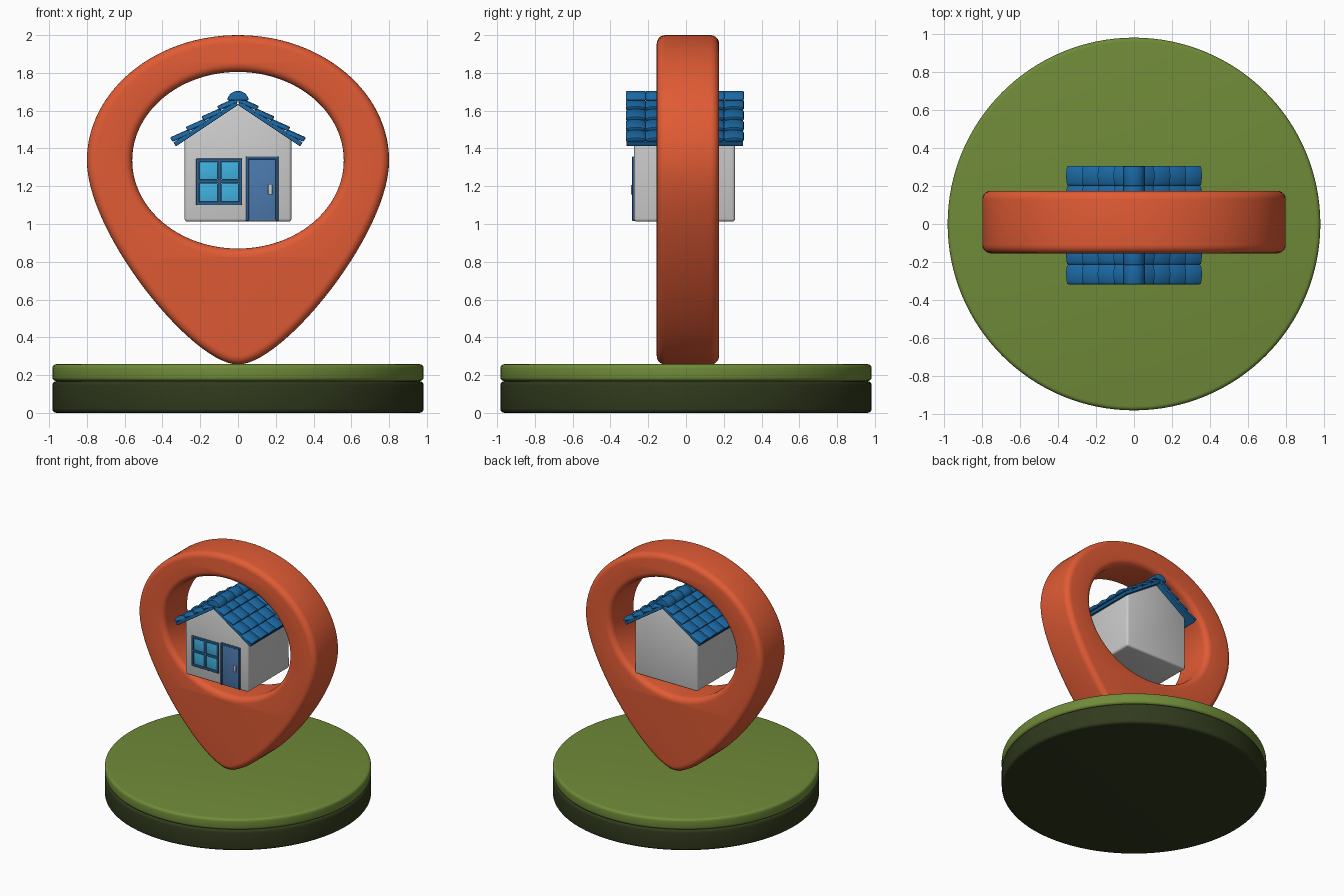
import bpy, bmesh, math
from mathutils import Vector, Matrix

if "Cube" in bpy.data.objects:
    bpy.data.objects.remove(bpy.data.objects["Cube"])


def material(name, rgb):
    m = bpy.data.materials.new(name)
    m.diffuse_color = (*rgb, 1)
    m.use_nodes = True
    m.node_tree.nodes["Principled BSDF"].inputs["Base Color"].default_value = m.diffuse_color
    return m


ORANGE = material("orange", (0.75, 0.105, 0.035))
GREEN = material("green", (0.16, 0.255, 0.04))
DARK = material("dark green", (0.03, 0.042, 0.012))
ROOF = material("roof blue", (0.011, 0.14, 0.37))
GLASS = material("glass blue", (0.05, 0.45, 0.75))
FRAME = material("frame blue", (0.028, 0.115, 0.27))
DOOR = material("door blue", (0.07, 0.19, 0.42))


def smooth(ob, mat):
    if mat:
        ob.data.materials.append(mat)
    bpy.ops.object.select_all(action='DESELECT')
    ob.select_set(True)
    bpy.context.view_layer.objects.active = ob
    bpy.ops.object.shade_smooth_by_angle(angle=math.radians(40))
    return ob


def finish(name, bm, mat=None):
    bmesh.ops.recalc_face_normals(bm, faces=bm.faces)
    me = bpy.data.meshes.new(name)
    bm.to_mesh(me)
    bm.free()
    ob = bpy.data.objects.new(name, me)
    bpy.context.collection.objects.link(ob)
    return smooth(ob, mat)


def prism(bm, points, step, bevel=0.0, segs=3):
    """Extrude a planar outline along step, then round its hard edges."""
    face = bm.faces.new([bm.verts.new(p) for p in points])
    ext = bmesh.ops.extrude_face_region(bm, geom=[face], use_keep_orig=True)
    new = [v for v in ext['geom'] if isinstance(v, bmesh.types.BMVert)]
    bmesh.ops.translate(bm, verts=new, vec=step)
    verts = set(new) | set(face.verts)
    faces = list({f for v in verts for f in v.link_faces})
    bmesh.ops.recalc_face_normals(bm, faces=faces)
    if bevel:
        edges = [e for e in {e for v in verts for e in v.link_edges}
                 if e.calc_face_angle(0) > 0.6]
        bmesh.ops.bevel(bm, geom=edges, offset=bevel, segments=segs,
                        profile=0.5, affect='EDGES', clamp_overlap=True)


def box(bm, x0, x1, y0, y1, z0, z1, bevel=0.004):
    prism(bm, [(x0, y0, z0), (x1, y0, z0), (x1, y0, z1), (x0, y0, z1)],
          Vector((0, y1 - y0, 0)), bevel)


def disc(name, r, z0, z1, bevel, mat):
    bm = bmesh.new()
    ring = [(r * math.cos(a), r * math.sin(a), z0)
            for a in (math.tau * i / 128 for i in range(128))]
    prism(bm, ring, Vector((0, 0, z1 - z0)), bevel, 4)
    return finish(name, bm, mat)


# Round base
disc("base_lower", 0.983, 0.0, 0.168, 0.022, DARK)
disc("base_upper", 0.983, 0.168, 0.258, 0.022, GREEN)


# Map pin: filled curve with a teardrop outline and an oval hole
def spline(cu, knots):
    s = cu.splines.new('BEZIER')
    s.bezier_points.add(len(knots) - 1)
    s.use_cyclic_u = True
    s.resolution_u = 28
    for p, (co, left, right) in zip(s.bezier_points, knots):
        p.handle_left_type = p.handle_right_type = 'FREE'
        p.co, p.handle_left, p.handle_right = [(*v, 0) for v in (co, left, right)]


def loop(rx, top, mid, bottom, low_side, low_tip):
    k = 0.5523
    up = mid + k * (top - mid)
    return [((rx, mid), (rx, low_side), (rx, up)),
            ((0, top), (rx * k, top), (-rx * k, top)),
            ((-rx, mid), (-rx, up), (-rx, low_side)),
            ((0, bottom), (-low_tip, bottom), (low_tip, bottom))]


cu = bpy.data.curves.new("pin", 'CURVE')
cu.dimensions, cu.fill_mode = '2D', 'BOTH'
cu.bevel_depth, cu.bevel_resolution, cu.offset = 0.045, 4, -0.045
cu.extrude = 0.165 - 0.045
spline(cu, loop(0.8, 2.0, 1.335, 0.256, 0.95, 0.24))
spline(cu, loop(0.56, 1.805, 1.337, 0.87, 1.337 - 0.467 * 0.5523, 0.56 * 0.5523))
tmp = bpy.data.objects.new("pin_curve", cu)
bpy.context.collection.objects.link(tmp)
bpy.context.view_layer.update()
bm = bmesh.new()
bm.from_mesh(tmp.to_mesh())
tmp.to_mesh_clear()
bpy.data.objects.remove(tmp)
bmesh.ops.remove_doubles(bm, verts=bm.verts, dist=0.0004)
bm.transform(Matrix.Translation((0, 0.01, 0)) @ Matrix.Rotation(math.pi / 2, 4, 'X'))
finish("map_pin", bm, ORANGE)

# House body with gable
bm = bmesh.new()
prism(bm, [(-0.283, -0.275, 1.012), (0.283, -0.275, 1.012), (0.283, -0.275, 1.45),
           (0, -0.275, 1.64), (-0.283, -0.275, 1.45)], Vector((0, 0.535, 0)), 0.016)
finish("house_body", bm)

# Roof slopes: a thin board plus rows of arched tiles, on both sides
PITCH = math.atan2(0.22, 0.33)


def slope(side, s, y, n):
    c, t = math.cos(PITCH), math.sin(PITCH)
    return Vector((side * (s * c + n * t), y, 1.63 - s * t + n * c))


Y0, COLS, ROWS = -0.318, 6, 4
CW = 0.624 / COLS
for side, label in ((-1, "left"), (1, "right")):
    bm = bmesh.new()
    prism(bm, [slope(side, s, Y0 + 0.003, n) for s, n in
               ((0, 0), (0.395, 0), (0.395, 0.024), (0, 0.024))],
          Vector((0, 0.618, 0)), 0.004)
    finish(f"roof_board_{label}", bm, ROOF)
    bm = bmesh.new()
    for row in range(ROWS):
        for col in range(COLS):
            y = Y0 + col * CW
            s0, s1 = row * 0.1 - 0.01, row * 0.1 + 0.096
            arch = [(0, 0)] + [(u / 6, 0.017 + 0.010 * math.sin(math.pi * u / 6))
                               for u in range(7)] + [(1, 0)]
            pts = [slope(side, s1, y + u * CW, 0.03 + n) for u, n in arch]
            step = slope(side, s0, y, 0.012) - slope(side, s1, y, 0.03)
            prism(bm, pts, step, 0.007, 2)
    finish(f"roof_tiles_{label}", bm, ROOF)

# Ridge caps
bm = bmesh.new()
for i in range(COLS):
    pts = [(0.056 * math.cos(a), Y0 + i * CW, 1.654 + 0.05 * math.sin(a))
           for a in (math.pi * j / 14 for j in range(15))]
    prism(bm, pts, Vector((0, CW, 0)), 0.005, 2)
finish("ridge_caps", bm, ROOF)

# Window: frame, cross bars and four panes
bm = bmesh.new()
for x in (-0.222, -0.107, 0.004):
    box(bm, x, x + 0.018, -0.285, -0.265, 1.1, 1.346)
for z in (1.1, 1.216, 1.328):
    box(bm, -0.222, 0.022, -0.285, -0.265, z, z + 0.018)
finish("window_frame", bm, FRAME)
bm = bmesh.new()
for x0, x1 in ((-0.204, -0.107), (-0.089, 0.004)):
    for z0, z1 in ((1.118, 1.216), (1.234, 1.328)):
        box(bm, x0, x1, -0.281, -0.265, z0, z1, 0.005)
finish("window_panes", bm, GLASS)

# Door: frame, leaf and handle
bm = bmesh.new()
for x in (0.042, 0.2):
    box(bm, x, x + 0.014, -0.285, -0.265, 1.016, 1.358)
box(bm, 0.042, 0.214, -0.285, -0.265, 1.342, 1.358)
finish("door_frame", bm, FRAME)
bm = bmesh.new()
box(bm, 0.056, 0.2, -0.281, -0.265, 1.018, 1.342)
finish("door", bm, DOOR)
bm = bmesh.new()
box(bm, 0.16, 0.182, -0.292, -0.275, 1.155, 1.207)
finish("door_handle", bm)
